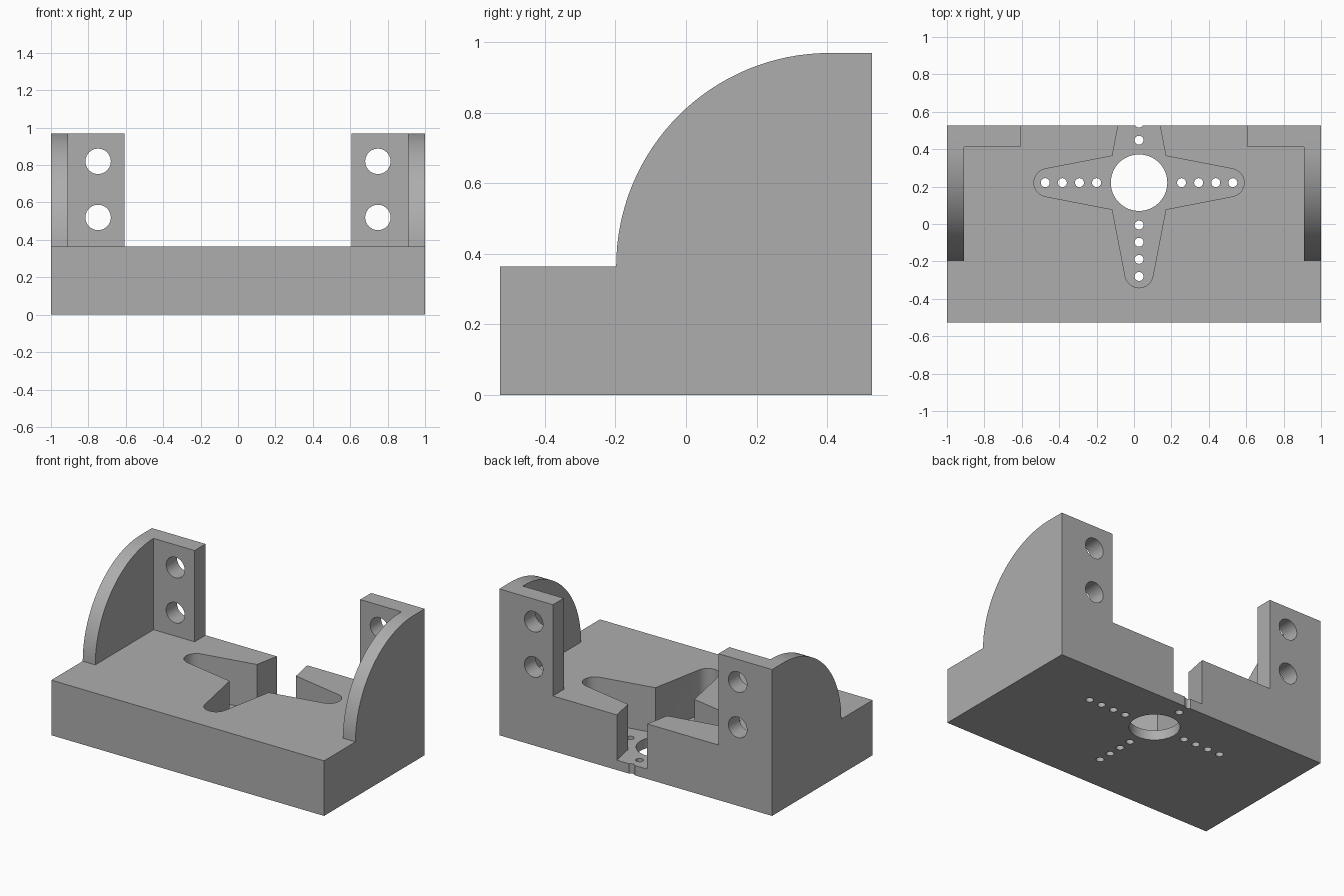
import bpy, bmesh
from math import sin, cos, pi
from mathutils import Vector, Matrix

if "Cube" in bpy.data.objects:
    bpy.data.objects.remove(bpy.data.objects["Cube"], do_unlink=True)

W, D = 1.0, 0.527                  # half width, half depth
BASE_TOP, TOP = 0.365, 0.97
POCKET_FLOOR = 0.065
HUB = Vector((0.027, 0.221, 0))

grey = bpy.data.materials.new("plain grey")
grey.use_nodes = True
colour = (0.42, 0.42, 0.42, 1)
grey.diffuse_color = colour
grey.node_tree.nodes["Principled BSDF"].inputs["Base Color"].default_value = colour


def prism(name, outline, start, depth):
    """Extrude a closed outline of 3D points by a vector."""
    bm = bmesh.new()
    face = bm.faces.new([bm.verts.new(Vector(p) + Vector(start)) for p in outline])
    moved = bmesh.ops.extrude_face_region(bm, geom=[face], use_keep_orig=True)["geom"]
    bmesh.ops.translate(bm, vec=depth,
                        verts=[g for g in moved if isinstance(g, bmesh.types.BMVert)])
    bmesh.ops.recalc_face_normals(bm, faces=bm.faces)
    mesh = bpy.data.meshes.new(name)
    bm.to_mesh(mesh)
    bm.free()
    mesh.materials.append(grey)
    obj = bpy.data.objects.new(name, mesh)
    bpy.context.collection.objects.link(obj)
    return obj


def box(name, lo, hi):
    outline = [(lo[0], lo[1], 0), (hi[0], lo[1], 0), (hi[0], hi[1], 0), (lo[0], hi[1], 0)]
    return prism(name, outline, (0, 0, lo[2]), (0, 0, hi[2] - lo[2]))


def circle(r, count, up="Z"):
    ring = [(r * cos(2 * pi * i / count), r * sin(2 * pi * i / count)) for i in range(count)]
    return [(a, b, 0) if up == "Z" else (a, 0, b) for a, b in ring]


def combine(target, other, operation):
    """Apply a boolean and remove the helper."""
    mod = target.modifiers.new(operation.lower(), "BOOLEAN")
    mod.operation, mod.object, mod.solver = operation, other, "EXACT"
    bpy.context.view_layer.objects.active = target
    bpy.ops.object.modifier_apply(modifier=mod.name)
    bpy.data.objects.remove(other, do_unlink=True)


# One block: side view outline with the quarter round cheeks
R = TOP - BASE_TOP
arc = [(0, -0.198 + R - R * cos(pi / 2 * i / 32), BASE_TOP + R * sin(pi / 2 * i / 32))
       for i in range(33)]
side = [(0, -D, 0), (0, -D, BASE_TOP)] + arc + [(0, D, TOP), (0, D, 0)]
body = prism("servo_bracket", side, (-W, 0, 0), (2 * W, 0, 0))

# Clear the space between the cheeks, and the gap between the back tabs
combine(body, box("space_cutter", (-0.908, -0.8, BASE_TOP), (0.908, 0.413, 1.2)), "DIFFERENCE")
combine(body, box("gap_cutter", (-0.607, 0.3, BASE_TOP), (0.607, 0.8, 1.2)), "DIFFERENCE")

# Cross-shaped pocket: four tapered arms with round tips
tip, tip_r, corner = 0.487, 0.075, 0.143
arm = [Vector((corner, -corner, 0))]
for i in range(17):
    a = (-79 + 158 * i / 16) * pi / 180
    arm.append(Vector((tip + tip_r * cos(a), tip_r * sin(a), 0)))
cross = [Matrix.Rotation(k * pi / 2, 3, "Z") @ p for k in range(4) for p in arm]
combine(body, prism("pocket_cutter", cross, HUB + Vector((0, 0, POCKET_FLOOR)), (0, 0, 0.6)),
        "DIFFERENCE")

# Hub hole and the rows of small holes through the pocket floor
combine(body, prism("hub_cutter", circle(0.151, 64), HUB - Vector((0, 0, 0.2)), (0, 0, 0.4)),
        "DIFFERENCE")
for k in range(4):
    for i in range(4):
        offset = 0.227 + 0.0915 * i
        if k == 1 and i > 1:
            continue
        spot = HUB + Matrix.Rotation(k * pi / 2, 3, "Z") @ Vector((offset, 0, -0.2))
        combine(body, prism("pin_cutter", circle(0.024, 24), spot, (0, 0, 0.4)), "DIFFERENCE")

# Mounting holes through the back tabs
for x in (-0.748, 0.748):
    for z in (0.52, 0.82):
        combine(body, prism("bolt_cutter", circle(0.068, 40, "Y"), (x, 0.35, z), (0, 0.3, 0)),
                "DIFFERENCE")

bpy.ops.object.select_all(action="DESELECT")
body.select_set(True)
bpy.context.view_layer.objects.active = body
bpy.ops.object.shade_smooth_by_angle(angle=pi / 6)
